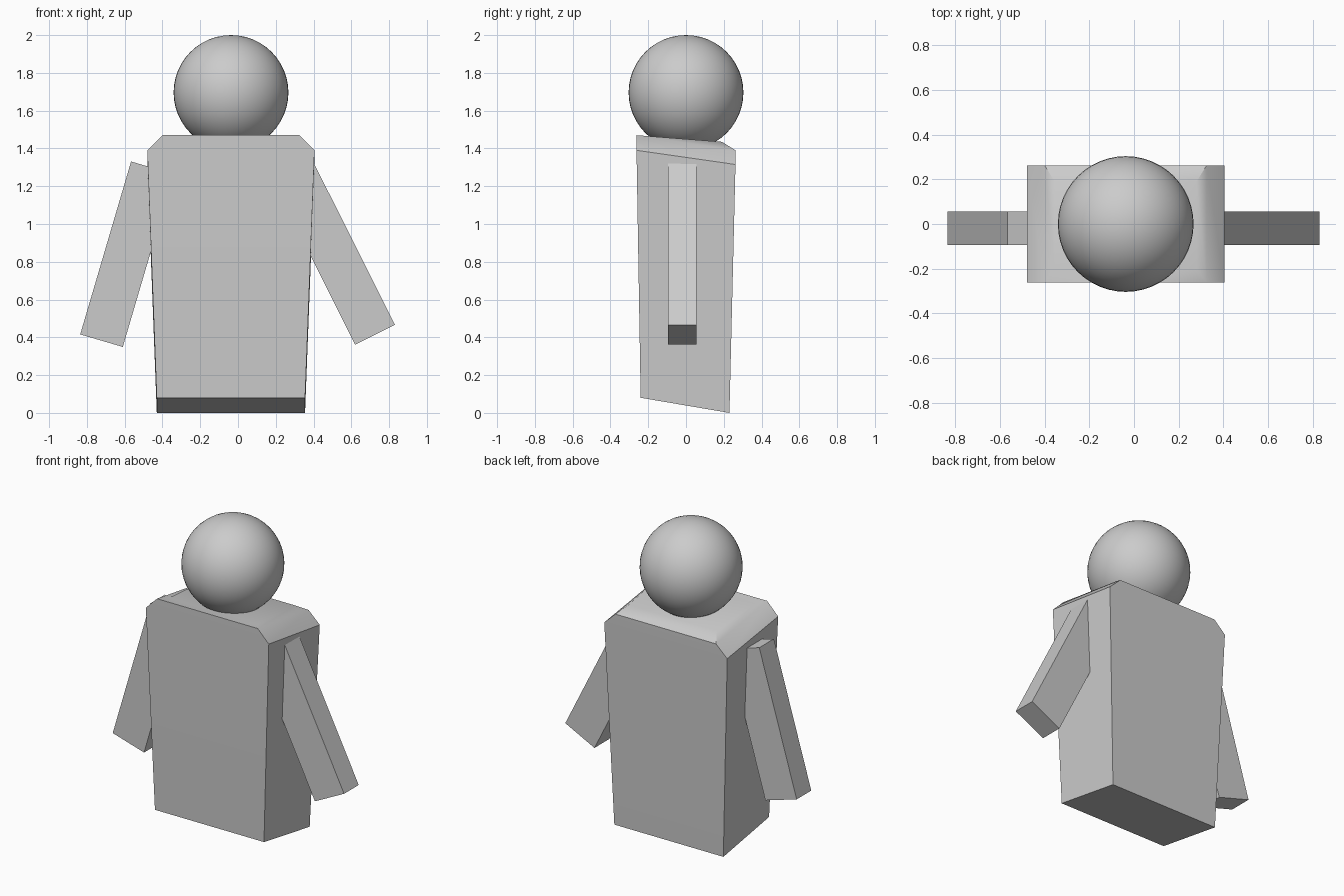
import bpy
import bmesh
from math import radians

cube = bpy.data.objects.get("Cube")
if cube:
    bpy.data.objects.remove(cube, do_unlink=True)

grey = bpy.data.materials.new("plain_grey")
grey.use_nodes = True
colour = (0.6, 0.6, 0.6, 1)
grey.diffuse_color = colour
grey.node_tree.nodes["Principled BSDF"].inputs["Base Color"].default_value = colour


def finish(obj, name):
    obj.name = name
    obj.data.name = name
    obj.data.materials.append(grey)
    bpy.ops.object.select_all(action="DESELECT")
    obj.select_set(True)
    bpy.context.view_layer.objects.active = obj
    bpy.ops.object.shade_smooth_by_angle(angle=radians(30))


# Torso: slanted four-corner sections (left x, right x, front y, back y, front z, back z)
sections = [
    (-0.43, 0.355, -0.24, 0.23, 0.08, 0.0),
    (-0.48, 0.405, -0.262, 0.262, 1.39, 1.315),
    (-0.40, 0.325, -0.262, 0.262, 1.47, 1.39),
    (-0.355, 0.28, -0.20, 0.19, 1.465, 1.435),
]
bm = bmesh.new()
rings = []
for x0, x1, y0, y1, zf, zb in sections:
    corners = [(x0, y0, zf), (x1, y0, zf), (x1, y1, zb), (x0, y1, zb)]
    rings.append([bm.verts.new(c) for c in corners])
for low, high in zip(rings, rings[1:]):
    for i in range(4):
        j = (i + 1) % 4
        bm.faces.new((low[i], low[j], high[j], high[i]))
bm.faces.new(rings[0][::-1])
bm.faces.new(rings[-1])

# Merge the coplanar front and back panels above and below the shoulders
bmesh.ops.recalc_face_normals(bm, faces=bm.faces)
mesh = bpy.data.meshes.new("torso")
bm.to_mesh(mesh)
bm.free()
torso = bpy.data.objects.new("torso", mesh)
bpy.context.collection.objects.link(torso)
finish(torso, "torso")

# Head: smooth ball sunk slightly into the torso
bpy.ops.mesh.primitive_uv_sphere_add(
    segments=48, ring_count=24, radius=0.304, location=(-0.037, 0, 1.696))
finish(bpy.context.object, "head")

# Arms: flat slabs tilted outwards from the shoulders
for name, x, tilt in (("left_arm", 0.512, -26.6), ("right_arm", -0.588, 16.4)):
    bpy.ops.mesh.primitive_cube_add(
        size=1, location=(x, -0.02, 0.84), rotation=(0, radians(tilt), 0))
    arm = bpy.context.object
    arm.scale = (0.235, 0.15, 0.954)
    finish(arm, name)
